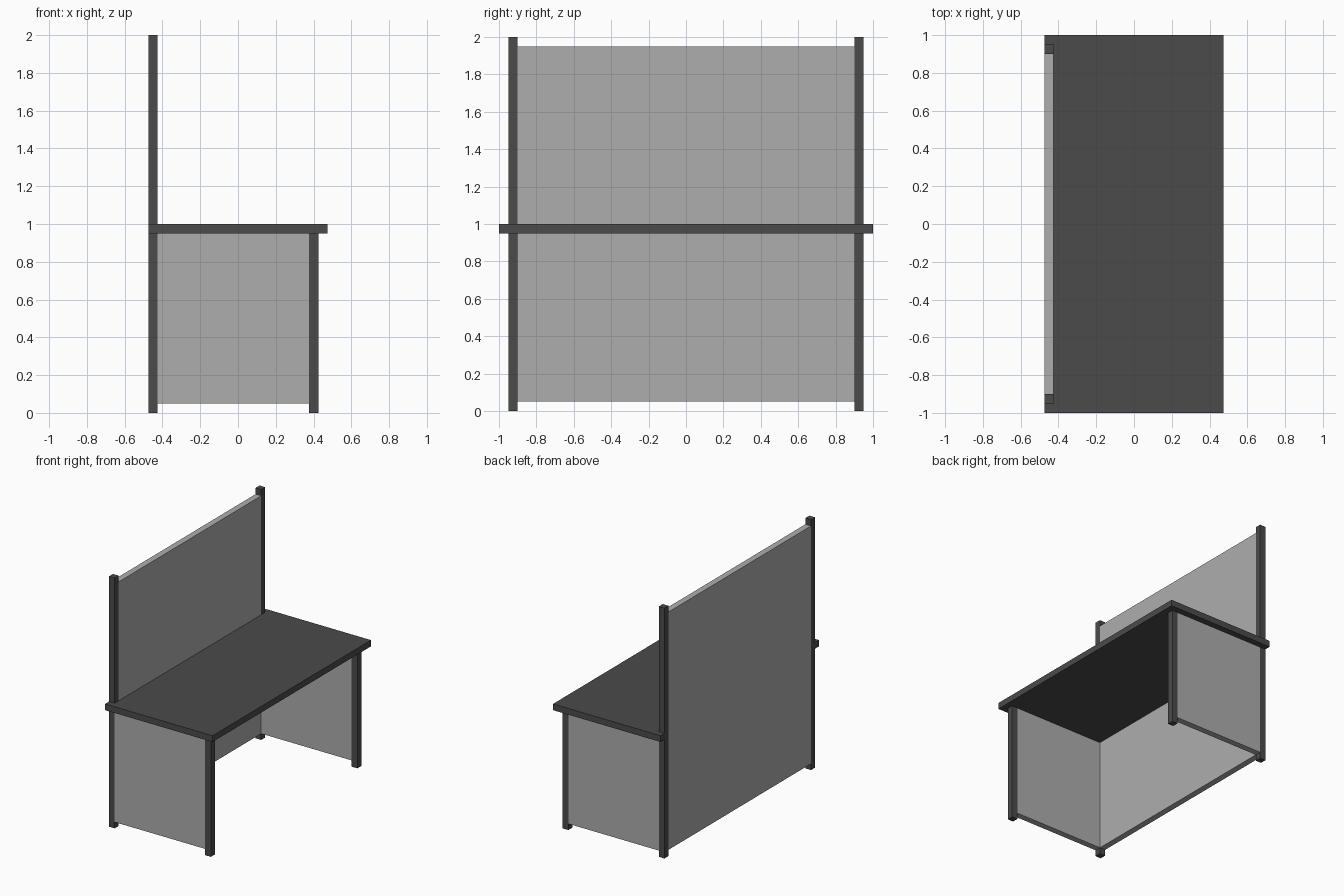
import bpy, bmesh

if "Cube" in bpy.data.objects:
    bpy.data.objects.remove(bpy.data.objects["Cube"])

T = 0.05  # shared thickness of posts, panels and desktop


def material(name, grey):
    m = bpy.data.materials.new(name)
    m.diffuse_color = (grey, grey, grey, 1)
    m.use_nodes = True
    m.node_tree.nodes["Principled BSDF"].inputs["Base Color"].default_value = m.diffuse_color
    return m


dark = material("dark_frame", 0.07)
light = material("light_panel", 0.42)


def prism(name, outline, z0, z1, mat):
    """Extrude an xy outline from z0 up to z1."""
    bm = bmesh.new()
    face = bm.faces.new([bm.verts.new((x, y, z0)) for x, y in outline])
    ext = bmesh.ops.extrude_face_region(bm, geom=[face])
    top = [v for v in ext["geom"] if isinstance(v, bmesh.types.BMVert)]
    bmesh.ops.translate(bm, verts=top, vec=(0, 0, z1 - z0))
    bmesh.ops.recalc_face_normals(bm, faces=bm.faces)
    me = bpy.data.meshes.new(name)
    bm.to_mesh(me)
    bm.free()
    me.materials.append(mat)
    ob = bpy.data.objects.new(name, me)
    bpy.context.collection.objects.link(ob)
    return ob


def box(name, x0, x1, y0, y1, z0, z1, mat):
    return prism(name, [(x0, y0), (x1, y0), (x1, y1), (x0, y1)], z0, z1, mat)


BACK, FRONT = -0.475, 0.475
INNER = BACK + T           # front face of the back posts
LEG = 0.375                # rear face of the front legs

# Desktop, notched around the back posts and back panel
prism("desktop", [(BACK, -1), (FRONT, -1), (FRONT, 1), (BACK, 1),
                  (BACK, 0.95), (INNER, 0.95), (INNER, -0.95), (BACK, -0.95)],
      1 - T, 1, dark)

# Tall back panel between the posts
box("back_panel", BACK, INNER, -0.9, 0.9, 0.05, 1.95, light)

# Posts, legs and side panels at both ends
for side, s in (("near", -1), ("far", 1)):
    y0, y1 = sorted((0.9 * s, 0.95 * s))
    box(f"{side}_back_post", BACK, INNER, y0, y1, 0, 2, dark)
    box(f"{side}_front_leg", LEG, LEG + T, y0, y1, 0, 1 - T, dark)
    box(f"{side}_side_panel", INNER, LEG, y0, y1, 0.05, 1 - T, light)
